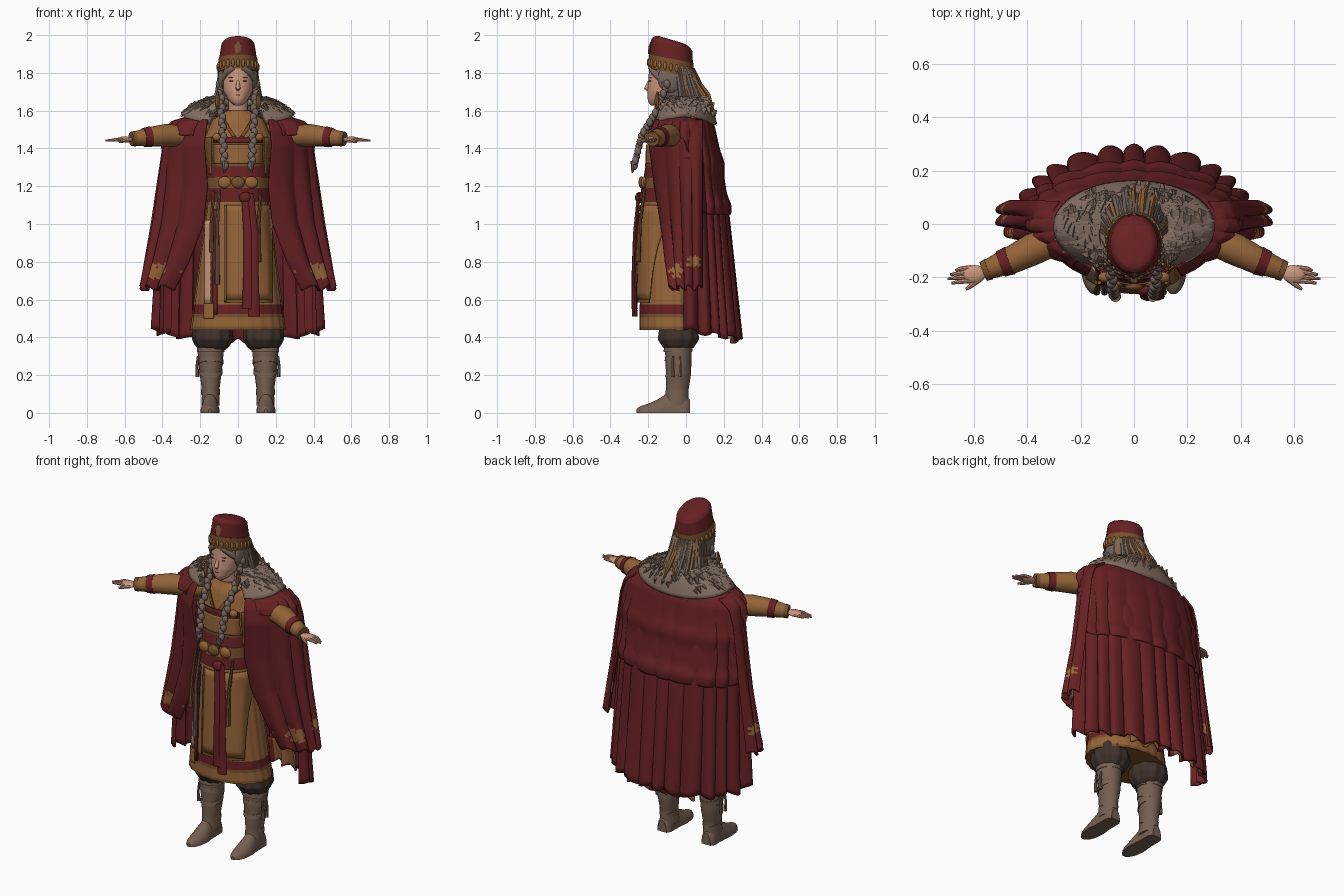
import bpy, bmesh, math, random
from math import sin, cos, pi, exp
from mathutils import Vector, Matrix

random.seed(4)
if "Cube" in bpy.data.objects:
    bpy.data.objects.remove(bpy.data.objects["Cube"])


def material(name, *rgb):
    m = bpy.data.materials.new(name)
    m.use_nodes = True
    m.diffuse_color = (*rgb, 1)
    m.node_tree.nodes["Principled BSDF"].inputs["Base Color"].default_value = (*rgb, 1)
    return m


red = material("wine red cloth", .135, .015, .017)
tan = material("ochre cloth", .3, .128, .04)
brown = material("brown trim", .19, .08, .025)
fur = material("grey brown fur", .23, .158, .12)
hair = material("grey hair", .175, .13, .108)
skin = material("skin", .6, .31, .21)
leather = material("boot leather", .18, .115, .083)
dark = material("dark trousers", .05, .032, .025)
built = []


def finish(name, bm, mats, thick=0, rule=None):
    bmesh.ops.recalc_face_normals(bm, faces=bm.faces)
    if rule:
        for f in bm.faces:
            f.material_index = rule(f.calc_center_median())
    mesh = bpy.data.meshes.new(name)
    bm.to_mesh(mesh)
    bm.free()
    for m in mats if isinstance(mats, list) else [mats]:
        mesh.materials.append(m)
    ob = bpy.data.objects.new(name, mesh)
    bpy.context.collection.objects.link(ob)
    if thick:
        mod = ob.modifiers.new("Thickness", "SOLIDIFY")
        mod.thickness, mod.offset = thick, 0
    built.append(ob)


def at(rows, key):
    """Interpolate a profile whose first column is the key, falling."""
    for a, b in zip(rows, rows[1:]):
        if key >= b[0]:
            break
    t = min(1, max(0, (a[0] - key) / (a[0] - b[0])))
    return [p + (q - p) * t for p, q in zip(a[1:], b[1:])]


def surface(name, fn, nu, nv, mats, closed=False, thick=0, rule=None):
    bm = bmesh.new()
    cols = nu if closed else nu + 1
    grid = [[bm.verts.new(fn(i / nu, j / nv)) for i in range(cols)] for j in range(nv + 1)]
    for j in range(nv):
        for i in range(nu):
            k = (i + 1) % cols
            bm.faces.new((grid[j][i], grid[j][k], grid[j + 1][k], grid[j + 1][i]))
    if closed:
        bm.faces.new(grid[0])
        bm.faces.new(grid[-1])
    finish(name, bm, mats, thick, rule)


def loft(name, rows, mats, x=0, n=32, nv=24, folds=0, amp=0, slant=0, grow=0, rule=None):
    """Stack of ellipses; rows hold z, centre y, half width, half depth."""
    def fn(u, v):
        z = rows[0][0] + (rows[-1][0] - rows[0][0]) * v
        cy, rx, ry = at(rows, z)
        k = 1 + amp * cos(folds * 2 * pi * u)
        dy = (ry + grow) * k * sin(2 * pi * u)
        return x + (rx + grow) * k * cos(2 * pi * u), cy + dy, z - slant * dy
    surface(name, fn, n, nv, mats, True, rule=rule)


def tube(name, pts, mat, n=10, flat=1):
    """Round tube through points given as x, y, z, radius."""
    ps = [Vector(p[:3]) for p in pts]
    def fn(u, v):
        j = round(v * (len(pts) - 1))
        t = (ps[min(j + 1, len(ps) - 1)] - ps[max(j - 1, 0)]).normalized()
        side = t.cross(Vector((0, 1, 0) if abs(t.z) > .7 else (0, 0, 1))).normalized()
        return ps[j] + pts[j][3] * (cos(2 * pi * u) * side + flat * sin(2 * pi * u) * side.cross(t))
    surface(name, fn, n, len(pts) - 1, mat, True)


def ball(name, loc, size, mat):
    bm = bmesh.new()
    bmesh.ops.create_uvsphere(bm, u_segments=16, v_segments=10, radius=1,
                              matrix=Matrix.Translation(loc) @ Matrix.Diagonal((*size, 1)))
    finish(name, bm, mat)


# Robe: one body profile, coloured in hem bands
body = [(1.6, -.08, .06, .06), (1.55, -.065, .14, .105), (1.45, -.07, .18, .125), (1.3, -.07, .16, .13),
        (1.2, -.08, .15, .14), (1.05, -.08, .17, .15), (.75, -.08, .21, .16), (.44, -.07, .25, .175)]


def robe_colour(c):
    if c.z < .46 or .505 < c.z < .525:
        return 2
    return 1 if .525 < c.z < .58 else 0


loft("robe", body, [tan, red, brown], n=96, nv=70, folds=24, amp=.012, rule=robe_colour)


def patch(name, x0, x1, z0, z1, mat, off=.012, lean=0):
    """Thin cloth plate lying on the front of the robe."""
    def fn(u, v):
        z = z1 + (z0 - z1) * v
        x = x0 + (x1 - x0) * u + lean * v
        cy, rx, ry = at(body, z)
        return x, cy - ry * math.sqrt(max(0, 1 - (x / rx) ** 2)) - off, z
    surface(name, fn, 8, 12, mat, thick=.008)


patch("front_panel", -.06, .18, .6, 1.1, tan, .014)
patch("front_panel_hem", -.06, .18, .585, .6, brown, .016)
patch("panel_edge", -.07, -.06, .585, 1.1, brown, .016)
patch("side_strip_pale", -.175, -.145, .58, 1.02, skin, .012)
patch("side_strip_hem", -.18, -.13, .5, .58, tan, .014)
patch("side_strip_red", -.135, -.11, .52, 1.08, red, .01)
patch("bib", -.13, .13, 1.32, 1.42, tan)
patch("bib_edge", -.14, .14, 1.305, 1.32, brown, .014)
patch("chest_band", -.13, .13, 1.43, 1.46, red, .014)
for s in (-1, 1):
    patch("coat_border", s * .14, s * .175, 1.26, 1.46, brown, .02)
    patch("neck_border", s * .08, s * .1, 1.46, 1.57, brown, .016, -s * .07)
for z1, z0, mat, grow in ((1.31, 1.25, red, .014), (1.25, 1.19, brown, .02), (1.19, 1.12, red, .016)):
    loft("waist_wrap", [(z1, *at(body, z1)), (z0, *at(body, z0))], mat, nv=2, grow=grow)
for x, mat in ((-.07, tan), (0, brown), (.07, tan)):
    ball("belt_plate", (x, -.235 + x * x * 2.5, 1.22), (.036, .016, .032), mat)

# Sash ends, hanging cords and pouch
for x, z, w in ((.055, .55, .026), (.085, .51, .024)):
    tube("sash_end", [(x - .02, -.25, 1.16, .018), (x, -.268, .95, w), (x, -.275, .75, w), (x, -.272, z, w * 1.3)],
         red, flat=.5)
ball("sash_knot", (.04, -.245, 1.14), (.035, .025, .03), red)
for x, z, mat in ((-.1, .68, leather), (-.13, .85, brown), (.12, .8, brown)):
    tube("hanging_cord", [(x, -.22, 1.18, .008), (x - .01, -.245, 1, .01), (x - .01, -.255, z, .014)], mat, 8)

# Lower cape, its lining, and the gathered upper cape
cape = [(1.6, .14, .09), (1.565, .27, .12), (1.54, .345, .135), (1.5, .38, .15), (1.4, .395, .17),
        (1.2, .41, .2), (1.05, .41, .22), (.39, .435, .28)]


def drape(top, hem, reach, pleats, depth, swag=0, scale=1):
    def fn(u, v):
        a = (2 * u - 1) * reach
        z = top + (hem(abs(a)) - top) * v
        wide, deep = at(cape, z)
        rolls = (exp(-((v - .5) / .09) ** 2) + exp(-((v - .92) / .08) ** 2)) * max(0, cos(a))
        folds = abs(cos(pleats * a + .5 * sin(a * 7))) ** .8 - .5
        k = scale * (1 + depth * (.15 + .85 * v) * folds + swag * rolls)
        return wide * k * sin(a), deep * k * cos(a) * (1 if cos(a) > 0 else 1.25), z
    return fn


surface("lower_cape", drape(1.35, lambda a: .39 + .02 * a * a + .012 * sin(a * 14), 1.6, 13, .12),
        200, 30, red, thick=.01)
surface("cape_lining", drape(.52, lambda a: .38 + .012 * cos(a * 30), .55, 13, .12, 0, .95),
        100, 8, [tan, red], thick=.01, rule=lambda c: int(abs(c.x) < .06))
surface("upper_cape", drape(1.6, lambda a: 1.05 + .42 / (1 + exp(20 - 14 * a)), 2.5, 10, .07, .07),
        240, 50, red, thick=.01)

# Side panels of the cape, with worn ochre patches near the hem
panel = [(1.55, .3, .16, -.16), (1.5, .37, .17, -.185), (1.42, .395, .18, -.195), (1.2, .425, .165, -.17),
         (1, .45, .19, -.14), (.8, .48, .27, -.11), (.65, .5, .35, -.08)]


def panel_colour(c):
    spots = ((.04, .8), (-.05, .75))
    return int(any(math.hypot(c.y - y, c.z - z) + .012 * sin(c.z * 190) < .032 for y, z in spots))


for s in (-1, 1):
    def side(u, v):
        z = 1.55 - .89 * v + .015 * v * sin(u * 23)
        wide, ex, ey = at(panel, z)
        fold = .035 * v * (abs(sin(u * 4 * pi)) - .4)
        x = (1 - u) ** 2 * (wide - .02) + 2 * u * (1 - u) * (wide + .06) + u * u * ex
        y = (1 - u) ** 2 * .085 + 2 * u * (1 - u) * -.02 + u * u * ey
        return s * (x + fold), y - fold * u, z
    surface("cape_side_panel", side, 70, 60, [red, tan], thick=.01, rule=panel_colour)

    # Sleeve, cuff and hand
    tube("sleeve", [(s * .15, -.02, 1.48, .05), (s * .28, -.055, 1.465, .055), (s * .38, -.095, 1.47, .06),
                    (s * .46, -.135, 1.463, .052), (s * .56, -.175, 1.45, .036)], tan, 20)
    tube("cuff_band", [(s * .465, -.137, 1.462, .055), (s * .5, -.15, 1.458, .05)], red, 20)
    tube("wrist_band", [(s * .545, -.17, 1.452, .041), (s * .565, -.178, 1.45, .038)], brown, 20)
    ball("palm", (s * .6, -.188, 1.447), (.045, .034, .016), skin)
    for y, reach in ((-.162, .67), (-.178, .69), (-.194, .7), (-.21, .685)):
        tube("finger", [(s * .61, y - .002, 1.447, .01), (s * .65, y - .006, 1.446, .009),
                        (s * reach, y - .012, 1.441, .005)], skin, 8)
    tube("thumb", [(s * .58, -.205, 1.445, .013), (s * .61, -.23, 1.44, .01), (s * .63, -.245, 1.436, .006)], skin, 8)

    # Gathered trousers and boots
    loft("trouser_leg", [(.55, -.04, .06, .08), (.46, -.04, .1, .1), (.39, -.04, .105, .11), (.35, -.04, .085, .085),
                         (.33, -.04, .06, .06)], dark, s * .135, folds=10, amp=.04, n=60)
    loft("boot_shaft", [(.36, -.04, .07, .072), (.31, -.04, .068, .07), (.2, -.04, .057, .066),
                        (.12, -.047, .046, .06), (.04, -.05, .048, .065)], leather, s * .145)
    foot = [(.02, .03, .07), (0, .044, .09), (-.1, .046, .105), (-.15, .052, .07), (-.21, .045, .045),
            (-.245, .03, .035), (-.262, .01, .02)]
    surface("boot_foot", lambda u, v: (s * .148 + at(foot, .02 - .282 * v)[0] * cos(2 * pi * u), .02 - .282 * v,
                                       at(foot, .02 - .282 * v)[1] * max(0, sin(2 * pi * u))),
            24, 24, leather, True)
    for z, r, tilt in ((.335, .073, 0), (.27, .067, .25), (.22, .063, -.3), (.11, .05, .3)):
        loft("boot_strap", [(z + .012, -.04, r, r + .003), (z - .012, -.043, r, r + .003)], leather,
             s * .145, nv=1, slant=tilt)
    for y in (-.07, -.03):
        tube("boot_tassel", [(s * .212, y, .3, .006), (s * .218, y, .24, .008), (s * .215, y, .19, .011)], leather, 6)

    # Front braids, ear hair and earrings
    braid = [(1.74, .095, -.1), (1.6, .088, -.155), (1.47, .08, -.235), (1.28, .07, -.28)]
    for i in range(18):
        z = 1.74 - .43 * i / 17
        x, y = at(braid, z)
        ball("braid_link", (s * (x + .005 * (-1) ** i), y, z), (.018, .018, .024), hair)
    tube("braid_tip", [(s * .07, -.274, 1.33, .02), (s * .072, -.285, 1.27, .004)], hair, 8)
    ball("side_hair", (s * .084, -.08, 1.77), (.022, .07, .075), hair)
    tube("parted_hair", [(s * .02, -.185, 1.83, .015), (s * .06, -.17, 1.805, .018), (s * .09, -.12, 1.75, .014)], hair)
    tube("earring", [(s * .108, -.15, 1.7, .006), (s * .11, -.155, 1.65, .014), (s * .108, -.155, 1.61, .005)], tan, 8)
    ball("clasp", (s * .11, -.2, 1.46), (.025, .02, .022), tan)

    # Face details
    ball("eye", (s * .033, -.19, 1.757), (.014, .006, .003), dark)
    ball("brow", (s * .034, -.187, 1.775), (.017, .007, .002), hair)

# Head and neck
tube("neck", [(0, -.07, 1.55, .055), (0, -.1, 1.7, .048)], skin, 20)
loft("head", [(1.83, -.09, .08, .105), (1.75, -.105, .084, .095), (1.7, -.115, .075, .09), (1.66, -.135, .053, .068),
              (1.64, -.147, .036, .05), (1.628, -.155, .018, .03)], skin, n=40)
tube("nose", [(0, -.19, 1.765, .007), (0, -.203, 1.735, .01), (0, -.21, 1.718, .013), (0, -.198, 1.708, .008)], skin)
ball("lips", (0, -.197, 1.683), (.018, .008, .006), red)

# Back hair with ribbons woven through
ball("hair_back", (0, -.045, 1.73), (.095, .09, .13), hair)
for i in range(28):
    a = (i / 13.5 - 1) * 1.5
    w, drop = random.uniform(.85, 1.1), random.uniform(-.02, .04)
    ribbon = i % 3 == 1
    tube("ribbon" if ribbon else "hair_lock",
         [(.092 * sin(a), -.05 + .085 * cos(a), 1.82, .013), (.1 * sin(a), -.04 + .105 * cos(a) * w, 1.74, .016),
          (.12 * sin(a), -.03 + .14 * cos(a) * w, 1.65 + drop, .015),
          (.14 * sin(a + drop * 3), -.02 + .17 * cos(a), 1.575 + drop, .005)],
         tan if ribbon else hair, 7)

# Hat with slanted crown and decorated band
loft("hat", [(1.975, -.075, .05, .065), (1.968, -.075, .075, .09), (1.95, -.075, .088, .108), (1.88, -.077, .099, .114),
             (1.8, -.08, .105, .116)], red, n=40, nv=40, slant=.3)
loft("hat_band", [(1.875, -.078, .102, .117), (1.8, -.08, .108, .12)], brown, n=48, nv=4, slant=.2)
for i in range(24):
    a = i * pi / 12
    ball("hat_band_stud", (.105 * cos(a), -.08 + .118 * sin(a), 1.83 - .024 * sin(a)), (.009, .009, .022), tan)
tube("hat_ornament", [(0, -.186, 1.965, .006), (0, -.19, 1.94, .02), (0, -.197, 1.9, .013)], brown, 8, .4)

# Fur collar: base mound and overlapping flat tufts


def collar(u, v):
    a = (2 * u - 1) * 2.6
    wide, deep = .09 + .2 * v, .1 + .055 * v
    return wide * sin(a), deep * cos(a) - .01, 1.645 - (.07 + .05 * abs(cos(a))) * v ** 1.6 + .015 * sin(pi * v)


surface("fur_collar", collar, 60, 12, fur, thick=.04)
bm = bmesh.new()
for i in range(300):
    u, v = random.random(), random.uniform(.1, 1)
    p = Vector(collar(u, v))
    out = (p - Vector(collar(u, v - .05))).normalized()
    out += Vector((random.uniform(-.3, .3), random.uniform(-.3, .3), random.uniform(0, .2)))
    turn = out.to_track_quat("Z", "Y").to_matrix().to_4x4() @ Matrix.Diagonal((1, .35, 1, 1))
    bmesh.ops.create_cone(bm, segments=6, radius1=.026, radius2=.001, depth=random.uniform(.06, .09), cap_ends=True,
                          matrix=Matrix.Translation(p + Vector((0, 0, .02))) @ turn)
finish("fur_tufts", bm, fur)

# Smooth shading with sharp creases
bpy.ops.object.select_all(action="DESELECT")
for ob in built:
    ob.select_set(True)
bpy.context.view_layer.objects.active = built[0]
bpy.ops.object.shade_smooth_by_angle(angle=math.radians(40))
